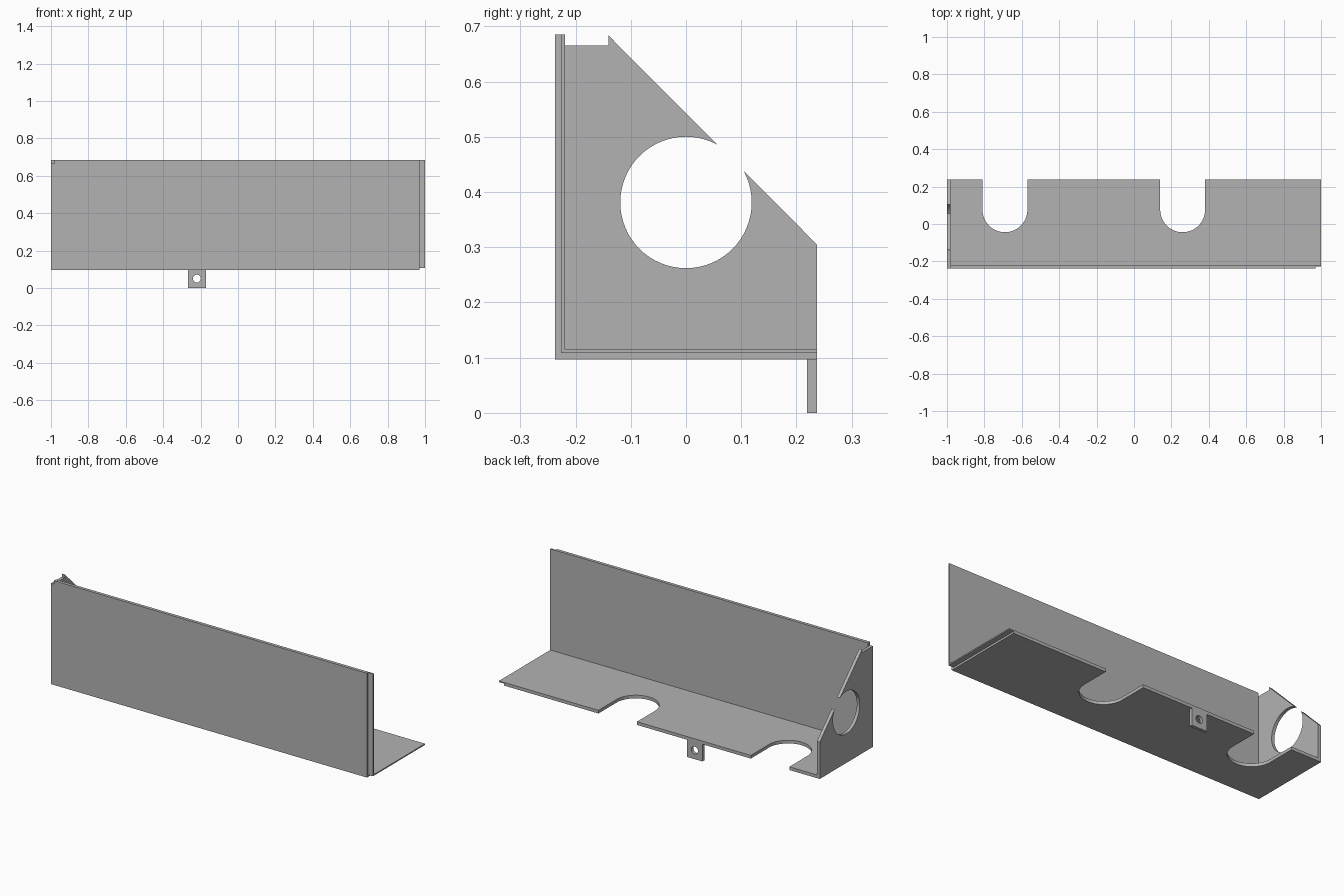
import bpy, bmesh
from math import sin, cos, pi
from mathutils import Vector

cube = bpy.data.objects.get("Cube")
if cube:
    bpy.data.objects.remove(cube, do_unlink=True)

grey = bpy.data.materials.new("plain grey")
grey.use_nodes = True
grey.diffuse_color = (0.45, 0.45, 0.45, 1)
grey.node_tree.nodes["Principled BSDF"].inputs["Base Color"].default_value = (0.45, 0.45, 0.45, 1)

# Where a profile's two coordinates and its depth go, per extrusion axis
PLACE = {
    "x": lambda u, v, d: (d, u, v),
    "y": lambda u, v, d: (u, d, v),
    "z": lambda u, v, d: (u, v, d),
}


def prism(name, profile, axis, lo, hi):
    """Extrude a flat outline along an axis from lo to hi."""
    place = PLACE[axis]
    bm = bmesh.new()
    face = bm.faces.new([bm.verts.new(place(u, v, lo)) for u, v in profile])
    grown = bmesh.ops.extrude_face_region(bm, geom=[face])["geom"]
    bmesh.ops.translate(bm, vec=Vector(place(0, 0, hi - lo)),
                        verts=[g for g in grown if isinstance(g, bmesh.types.BMVert)])
    bmesh.ops.recalc_face_normals(bm, faces=bm.faces[:])
    mesh = bpy.data.meshes.new(name)
    bm.to_mesh(mesh)
    bm.free()
    mesh.materials.append(grey)
    obj = bpy.data.objects.new(name, mesh)
    bpy.context.collection.objects.link(obj)
    return obj


def arc(cx, cy, r, start, end, steps):
    angles = [start + (end - start) * i / steps for i in range(steps + 1)]
    return [(cx + r * cos(a), cy + r * sin(a)) for a in angles]


def cut(target, cutter):
    """Subtract the cutter, then discard it."""
    cutter.hide_render = True
    mod = target.modifiers.new("cut", "BOOLEAN")
    mod.operation, mod.solver, mod.object = "DIFFERENCE", "EXACT", cutter
    bpy.context.view_layer.objects.active = target
    bpy.ops.object.modifier_apply(modifier=mod.name)
    bpy.data.objects.remove(cutter, do_unlink=True)


def smooth(obj):
    bpy.ops.object.select_all(action="DESELECT")
    obj.select_set(True)
    bpy.context.view_layer.objects.active = obj
    bpy.ops.object.shade_smooth_by_angle(angle=pi / 6)


DEPTH, BOTTOM, TOP = 0.237, 0.097, 0.685
THICK, SKIN = 0.018, 0.011
END = -1 + THICK


def angle_profile(y, z, t, back, top):
    return [(y, z), (back, z), (back, z + t), (y + t, z + t), (y + t, top), (y, top)]


# Wall and base in one L-shaped length
channel = prism("wall_and_base", angle_profile(-DEPTH, BOTTOM, THICK, DEPTH, TOP), "x", END, 1)

# Outer skin stops short, leaving a thin tongue at the left end
cut(channel, prism("tongue_cutter",
                   angle_profile(-DEPTH - 0.05, BOTTOM - 0.05, 0.05 + SKIN, 0.3, 0.8),
                   "x", 0.97, 1.05))

# Round-ended slots open to the back edge
for cx in (-0.69, 0.26):
    outline = arc(cx, 0.076, 0.12, pi, 2 * pi, 32) + [(cx + 0.12, 0.3), (cx - 0.12, 0.3)]
    cut(channel, prism("slot_cutter", outline, "z", 0.05, 0.2))
smooth(channel)

# End plate with sloped edge and a round hole that breaks through it
plate = prism("end_plate", [(-DEPTH, BOTTOM), (DEPTH, BOTTOM), (DEPTH, 0.305),
                            (-0.14, 0.683), (-0.14, 0.665), (-DEPTH, 0.665)], "x", -1, END)
cut(plate, prism("hole_cutter", arc(0, 0.381, 0.119, 0, 2 * pi, 64)[:-1], "x", -1.1, -0.9))
smooth(plate)

# Hanging mounting tab with a screw hole
tab = prism("mounting_tab", [(-0.268, 0), (-0.172, 0), (-0.172, BOTTOM), (-0.268, BOTTOM)],
            "y", DEPTH - THICK, DEPTH)
cut(tab, prism("screw_cutter", arc(-0.22, 0.05, 0.021, 0, 2 * pi, 32)[:-1], "y", 0.15, 0.3))
smooth(tab)
